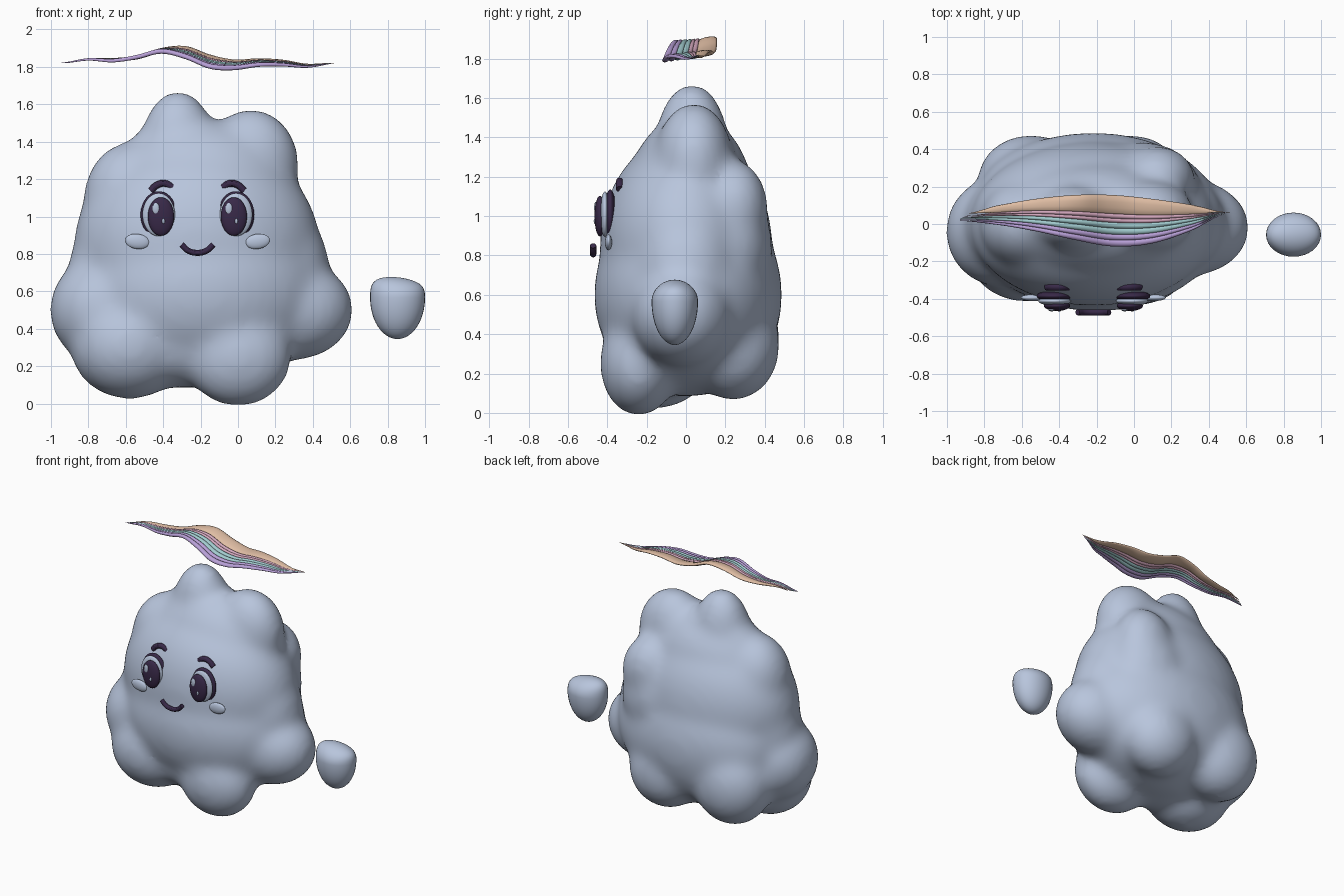
import bpy, bmesh, math
from mathutils import Matrix, Vector

cube = bpy.data.objects.get("Cube")
if cube:
    bpy.data.objects.remove(cube, do_unlink=True)


def make_material(name, colour):
    mat = bpy.data.materials.new(name)
    mat.use_nodes = True
    mat.diffuse_color = (*colour, 1)
    mat.node_tree.nodes["Principled BSDF"].inputs["Base Color"].default_value = (*colour, 1)
    return mat


cloud = make_material("cloud blue grey", (0.48, 0.56, 0.72))
dark = make_material("dark plum", (0.04, 0.022, 0.065))
tan = make_material("ribbon tan", (0.74, 0.51, 0.37))
pink = make_material("ribbon pink", (0.64, 0.38, 0.5))
teal = make_material("ribbon teal", (0.36, 0.6, 0.62))
purple = make_material("ribbon purple", (0.48, 0.35, 0.68))


def finish(bm, name, mat):
    """Turn a bmesh into a smooth shaded object."""
    bmesh.ops.recalc_face_normals(bm, faces=bm.faces)
    for face in bm.faces:
        face.smooth = True
    mesh = bpy.data.meshes.new(name)
    bm.to_mesh(mesh)
    bm.free()
    mesh.materials.append(mat)
    obj = bpy.data.objects.new(name, mesh)
    bpy.context.collection.objects.link(obj)
    return obj


def select_only(obj):
    bpy.ops.object.select_all(action='DESELECT')
    obj.select_set(True)
    bpy.context.view_layer.objects.active = obj


def place(centre, radii, tilt=0):
    return (Matrix.Translation(centre) @ Matrix.Rotation(math.radians(tilt), 4, 'Y')
            @ Matrix.Diagonal((*radii, 1)))


def ellipsoid(name, centre, radii, mat, tilt=0):
    bm = bmesh.new()
    bmesh.ops.create_uvsphere(bm, u_segments=32, v_segments=20, radius=1,
                              matrix=place(centre, radii, tilt))
    return finish(bm, name, mat)


def tube(name, points, radius, mat):
    """Rounded stroke through a few points."""
    curve = bpy.data.curves.new(name, 'CURVE')
    curve.dimensions = '3D'
    curve.bevel_depth = radius
    curve.bevel_resolution = 4
    curve.use_fill_caps = True
    spline = curve.splines.new('BEZIER')
    spline.bezier_points.add(len(points) - 1)
    for bp, co in zip(spline.bezier_points, points):
        bp.co = co
        bp.handle_left_type = bp.handle_right_type = 'AUTO'
    curve.materials.append(mat)
    obj = bpy.data.objects.new(name, curve)
    bpy.context.collection.objects.link(obj)
    select_only(obj)
    bpy.ops.object.convert(target='MESH')
    bpy.ops.object.shade_smooth_by_angle()


# Cloud body: overlapping puffs fused and softened
puffs = [
    ((-0.2, 0.01, 0.6), (0.66, 0.46, 0.5)),       # belly
    ((-0.22, 0, 0.85), (0.64, 0.42, 0.55)),       # chest
    ((-0.2, 0.02, 1.1), (0.5, 0.3, 0.4)),         # head
    ((-0.22, 0.14, 0.6), (0.6, 0.33, 0.46)),      # back
    ((-0.32, 0.03, 1.34), (0.19, 0.17, 0.32)),    # tall peak
    ((-0.38, 0.03, 1.24), (0.24, 0.18, 0.25)),    # slope beside the peak
    ((0.07, 0.04, 1.28), (0.24, 0.18, 0.28)),     # short peak
    ((-0.58, 0, 1.08), (0.23, 0.22, 0.3)),        # shoulder
    ((-0.71, -0.04, 0.5), (0.28, 0.28, 0.28)),    # side lobes
    ((0.3, -0.02, 0.5), (0.3, 0.24, 0.25)),
    ((-0.61, 0, 0.7), (0.28, 0.26, 0.32)),        # flanks
    ((0.19, 0, 0.72), (0.28, 0.26, 0.34)),
    ((-0.58, -0.14, 0.31), (0.3, 0.26, 0.27)),    # front feet
    ((0, -0.24, 0.25), (0.27, 0.18, 0.25)),
    ((-0.3, -0.1, 0.32), (0.3, 0.26, 0.22)),      # between the feet
    ((-0.55, 0.23, 0.38), (0.27, 0.23, 0.29)),    # back feet
    ((-0.02, 0.24, 0.34), (0.26, 0.22, 0.26)),
    ((0.12, 0.24, 1.04), (0.19, 0.16, 0.23)),     # back puff
    ((0.05, 0.2, 0.85), (0.28, 0.22, 0.3)),
]
bm = bmesh.new()
for centre, radii in puffs:
    grown = [r + 0.019 for r in radii]
    bmesh.ops.create_icosphere(bm, subdivisions=4, radius=1, matrix=place(centre, grown))
body = finish(bm, "cloud_body", cloud)
select_only(body)
remesh = body.modifiers.new("fuse", 'REMESH')
remesh.mode = 'VOXEL'
remesh.voxel_size = 0.024
remesh.use_smooth_shade = True
soften = body.modifiers.new("soften", 'SMOOTH')
soften.factor = 0.5
soften.iterations = 38
for name in ("fuse", "soften"):
    bpy.ops.object.modifier_apply(modifier=name)
bpy.ops.object.shade_smooth()

# Floating hand: egg with a broad, flattened top
bm = bmesh.new()
bmesh.ops.create_uvsphere(bm, u_segments=32, v_segments=24, radius=1)
for v in bm.verts:
    x, y, z = v.co
    if z > 0:
        x *= 1 + 0.4 * z * z
        z *= 0.108 - 0.015 * x
    else:
        z *= 0.222
    v.co = Vector((0.853 + 0.147 * x, -0.057 + 0.118 * y, 0.567 + z))
finish(bm, "floating_hand", cloud)

# Face
MIDDLE = -0.217
for side, label in ((-1, "right"), (1, "left")):
    def across(offset):
        return MIDDLE + side * offset

    eye = across(0.207)
    pupil = across(0.195)
    ellipsoid(label + "_eye_rim", (eye, -0.385, 1.01), (0.097, 0.03, 0.125), dark)
    ellipsoid(label + "_eye_white", (eye, -0.412, 1.01), (0.087, 0.025, 0.115), cloud)
    ellipsoid(label + "_pupil", (pupil, -0.437, 1.0), (0.07, 0.028, 0.103), dark)
    ellipsoid(label + "_large_glint", (pupil - 0.027, -0.459, 1.043), (0.019, 0.008, 0.03), cloud)
    ellipsoid(label + "_small_glint", (pupil + 0.013, -0.463, 0.975), (0.008, 0.006, 0.014), cloud)
    ellipsoid(label + "_cheek", (across(0.322), -0.394, 0.867), (0.066, 0.018, 0.04), cloud, -8 * side)
    brow = [(0.25, 1.137), (0.215, 1.168), (0.175, 1.176), (0.132, 1.155)]
    tube(label + "_brow", [(across(x), -0.337, z) for x, z in brow], 0.019, dark)

smile = [(-0.085, 0.85), (-0.05, 0.818), (0, 0.806), (0.05, 0.818), (0.085, 0.85)]
tube("smile", [(MIDDLE + x, -0.472, z) for x, z in smile], 0.016, dark)


# Ribbon: tapered strands lofted between a back and a front edge
def sample(keys, t):
    """Smooth curve through evenly spaced values."""
    f = t * (len(keys) - 1)
    i = max(0, min(int(f), len(keys) - 2))
    f -= i
    a, b, c, d = (keys[max(0, min(len(keys) - 1, i + k))] for k in (-1, 0, 1, 2))
    return b + 0.5 * f * (c - a + f * (2 * a - 5 * b + 4 * c - d + f * (3 * (b - c) + d - a)))


back_y = [0.06, 0.1, 0.135, 0.155, 0.155, 0.135, 0.105, 0.065]
front_y = [0.015, -0.005, -0.04, -0.085, -0.12, -0.105, -0.04, 0.055]
back_z = [1.822, 1.842, 1.84, 1.85, 1.89, 1.905, 1.86, 1.832, 1.838, 1.832, 1.812, 1.82]
front_z = [1.822, 1.84, 1.833, 1.853, 1.883, 1.852, 1.8, 1.793, 1.81, 1.81, 1.8, 1.816]


def strand(name, start, end, mat, steps=64, sides=10):
    bm = bmesh.new()
    rings = []
    middle = (start + end) / 2
    left, right = -0.87 - 0.08 * middle, 0.52 - 0.04 * middle
    for s in range(steps + 1):
        u = s / steps
        x = left + (right - left) * u
        t = (x + 0.93) / 1.43
        swell = math.sin(math.pi * u)
        thick = 0.001 + 0.013 * max(swell, 0) ** 0.7
        half = (end - start) / 2 * min(1, 0.1 + 3 * swell)
        ring = []
        for k in range(sides):
            a = 2 * math.pi * k / sides
            w = middle + half * math.cos(a)
            y = sample(back_y, t) * (1 - w) + sample(front_y, t) * w
            z = sample(back_z, t) * (1 - w) + sample(front_z, t) * w
            ring.append(bm.verts.new((x, y, z + thick * math.sin(a))))
        rings.append(ring)
    for r0, r1 in zip(rings, rings[1:]):
        for k in range(sides):
            n = (k + 1) % sides
            bm.faces.new((r0[k], r0[n], r1[n], r1[k]))
    bm.faces.new(rings[0])
    bm.faces.new(rings[-1])
    finish(bm, name, mat)


for name, start, end, mat in (
        ("tan_strand", 0, 0.38, tan),
        ("pink_strand_back", 0.36, 0.46, pink),
        ("pink_strand_front", 0.45, 0.54, pink),
        ("teal_strand_back", 0.53, 0.65, teal),
        ("teal_strand_front", 0.64, 0.77, teal),
        ("purple_strand_back", 0.76, 0.88, purple),
        ("purple_strand_front", 0.87, 1, purple)):
    strand(name, start, end, mat)
